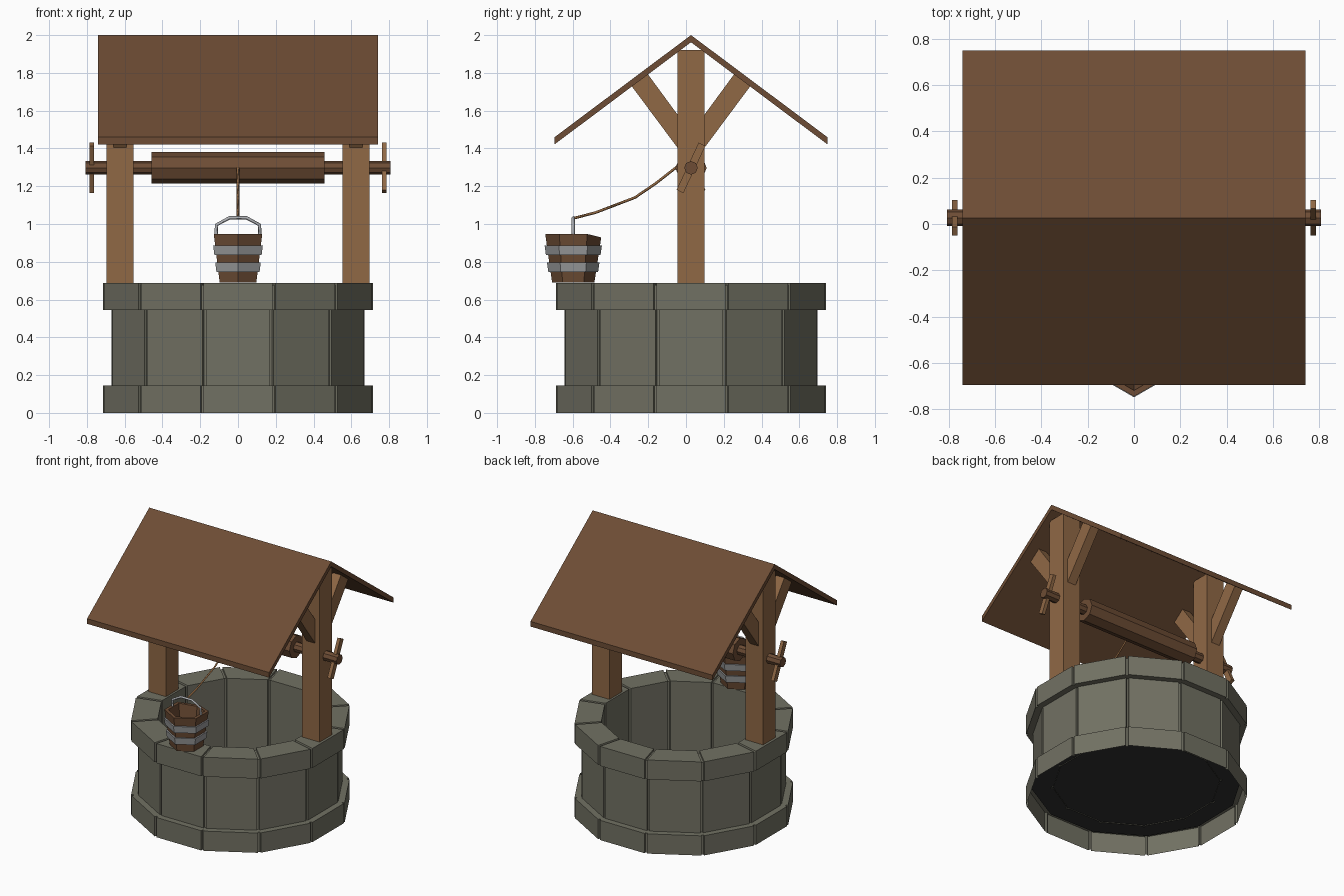
import bpy, bmesh, math
from math import sin, cos, pi

cube = bpy.data.objects.get("Cube")
if cube:
    bpy.data.objects.remove(cube, do_unlink=True)

CY = 0.0265    # depth of the well axis
AXLE_Z = 1.297  # height of the axle


def material(name, rgb):
    m = bpy.data.materials.new(name)
    m.use_nodes = True
    m.diffuse_color = (*rgb, 1)
    m.node_tree.nodes["Principled BSDF"].inputs["Base Color"].default_value = (*rgb, 1)
    return m


STONE = material("grey_stone", (0.167, 0.165, 0.125))
DARK = material("dark_shaft", (0.028, 0.028, 0.028))
BROWN = material("dark_wood", (0.153, 0.073, 0.035))
TAN = material("light_wood", (0.277, 0.138, 0.06))
METAL = material("grey_metal", (0.32, 0.325, 0.33))
PALE = material("pale_metal", (0.42, 0.43, 0.45))
ROPE = material("rope_brown", (0.29, 0.14, 0.055))


def loft(name, rings, mat, caps=(True, True), closed_loop=False, fix=True):
    """Skin a list of equally sized point rings."""
    bm = bmesh.new()
    rows = [[bm.verts.new(p) for p in ring] for ring in rings]
    pairs = list(zip(rows, rows[1:]))
    if closed_loop:
        pairs.append((rows[-1], rows[0]))
    n = len(rows[0])
    for a, b in pairs:
        for i in range(n):
            j = (i + 1) % n
            bm.faces.new((a[i], a[j], b[j], b[i]))
    if caps[0]:
        bm.faces.new(rows[0][::-1])
    if caps[1]:
        bm.faces.new(rows[-1])
    if fix:
        bmesh.ops.recalc_face_normals(bm, faces=bm.faces)
    me = bpy.data.meshes.new(name)
    bm.to_mesh(me)
    bm.free()
    me.materials.append(mat)
    ob = bpy.data.objects.new(name, me)
    bpy.context.collection.objects.link(ob)


def prism(name, profile, x0, x1, mat):
    """Extrude a (y, z) profile along x."""
    loft(name, [[(x, y, z) for y, z in profile] for x in (x0, x1)], mat)


def ngon(r, n, cy, cz):
    return [(cy + r * cos(2 * pi * i / n), cz + r * sin(2 * pi * i / n)) for i in range(n)]


def box(y0, y1, z0, z1):
    return [(y0, z0), (y1, z0), (y1, z1), (y0, z1)]


def strand(name, points, radius, mat):
    cu = bpy.data.curves.new(name, 'CURVE')
    cu.dimensions = '3D'
    cu.bevel_depth = radius
    cu.bevel_resolution = 0
    cu.use_fill_caps = True
    sp = cu.splines.new('POLY')
    sp.points.add(len(points) - 1)
    for p, co in zip(sp.points, points):
        p.co = (*co, 1)
    cu.materials.append(mat)
    ob = bpy.data.objects.new(name, cu)
    bpy.context.collection.objects.link(ob)


# Stone wall: twelve blocks per course, with recessed joints between them
def block_ring(r, z, recess, drop=0.0, gap=0.009):
    pts = []
    for k in range(12):
        a = pi / 12 + k * pi / 6
        c, s = cos(a), sin(a)
        for side, depth in ((-1, 0), (-0.7, recess), (0.7, recess), (1, 0)):
            rr = r - depth - (gap * 0.25 if depth == 0 else 0)
            t = side * gap
            pts.append((rr * c - t * s, CY + rr * s + t * c, z - (drop if depth else 0)))
    return pts


WIDE, MID, INNER = 0.739, 0.693, 0.558
wall = [(WIDE, 0, 0.016, 0), (WIDE, 0.145, 0.016, 0), (MID, 0.145, 0.016, 0),
        (MID, 0.545, 0.016, 0), (WIDE, 0.545, 0.016, 0), (WIDE, 0.688, 0.016, 0.01),
        (INNER, 0.688, -0.014, 0.01), (INNER, 0.125, -0.014, 0)]
loft("stone_wall", [block_ring(r, z, d, drop) for r, z, d, drop in wall],
     STONE, caps=(False, False), fix=False)

# Dark bottom of the shaft
floor = [(x, y) for x, y, z in block_ring(0.705, 0, 0)][::4]
loft("shaft_floor", [[(x, y, z) for x, y in floor] for z in (0.13, 0.139)], DARK)

# Gabled roof
HALF = 0.722
prism("roof", [(CY - HALF, 1.422), (CY, 1.962), (CY + HALF, 1.422),
               (CY + HALF, 1.46), (CY, 2.0), (CY - HALF, 1.46)], -0.74, 0.74, BROWN)

# Posts, braces and cranks; the two cranks lean opposite ways
for side, s in (("left", 1), ("right", -1)):
    cx = 0.625 * s
    prism(side + "_post", box(CY - 0.072, CY + 0.072, 0.68, 1.92), cx - 0.071, cx + 0.071, TAN)
    for end, d in (("front", -1), ("back", 1)):
        brace = [(0.05, 1.375), (0.318, 1.735), (0.23, 1.795), (0.05, 1.55)]
        prism(f"{side}_{end}_brace", [(CY + d * y, z) for y, z in brace],
              cx - 0.034, cx + 0.034, TAN)
    a = math.radians(25 * s)
    crank = [(CY + u * cos(a) + v * sin(a), AXLE_Z - u * sin(a) + v * cos(a))
             for u, v in box(-0.02, 0.02, -0.138, 0.138)]
    prism(side + "_crank", crank, 0.774 * s - 0.0125, 0.774 * s + 0.0125, TAN)

# Axle and winding drum
prism("axle", ngon(0.036, 8, CY, AXLE_Z), -0.807, 0.807, BROWN)
prism("drum", ngon(0.083, 8, CY, AXLE_Z), -0.457, 0.457, BROWN)

# Bucket on the front rim, its rim sagging at the back corner
BY = -0.597


def hexring(r, z, sag=0.0):
    return [(r * sin(k * pi / 3), BY - r * cos(k * pi / 3), z - (sag if k == 3 else 0))
            for k in range(6)]


def bucket_radius(z):
    return 0.112 + (z - 0.69) * 0.141


loft("bucket", [hexring(bucket_radius(0.69), 0.69),
                hexring(bucket_radius(0.947), 0.947, 0.018),
                hexring(0.122, 0.947, 0.018), hexring(0.09, 0.715)], BROWN)
for name, z0, z1 in (("lower_band", 0.747, 0.796), ("upper_band", 0.837, 0.886)):
    rings = [hexring(bucket_radius(z) + off, z)
             for z, off in ((z0, 0.012), (z1, 0.012), (z1, -0.005), (z0, -0.005))]
    loft(name, rings, METAL, caps=(False, False), closed_loop=True)

# Handle and rope
handle = [(0.115, 0.93), (0.115, 0.995), (0.045, 1.033)]
path = [(-x, BY, z) for x, z in handle] + [(x, BY, z) for x, z in handle[::-1]]
strand("bucket_handle", path, 0.009, PALE)
strand("rope", [(0, y, z) for y, z in ((BY, 1.03), (-0.48, 1.06), (-0.27, 1.14),
                                       (-0.16, 1.215), (-0.045, 1.305))], 0.007, ROPE)
